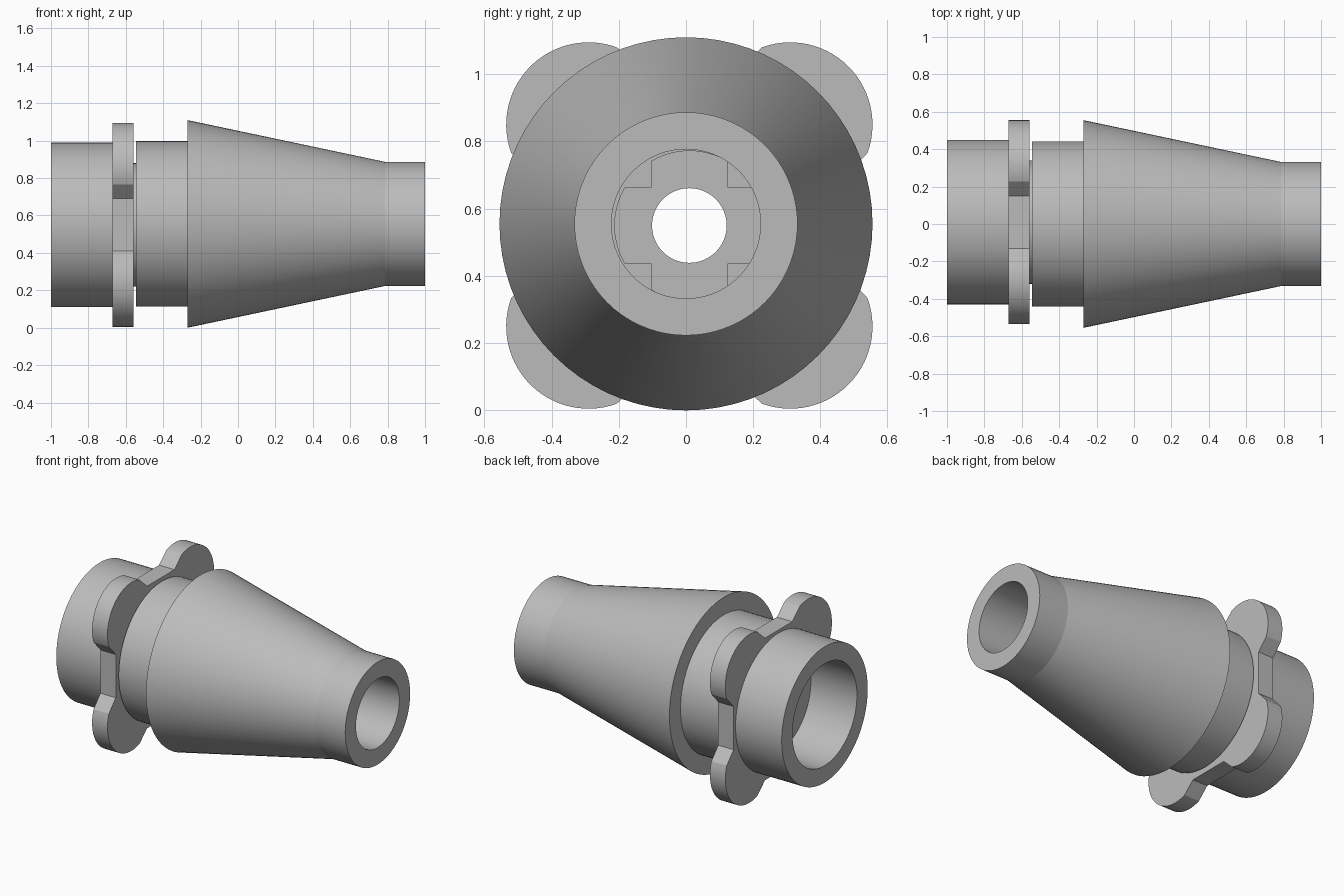
import bpy
import bmesh
from math import cos, sin, pi, radians, sqrt
from mathutils import Matrix, Vector

cube = bpy.data.objects.get("Cube")
if cube:
    bpy.data.objects.remove(cube)

SEGMENTS = 72
metal = bpy.data.materials.new("grey_metal")
metal.use_nodes = True
grey = (0.5, 0.5, 0.5, 1)
metal.diffuse_color = grey
metal.node_tree.nodes["Principled BSDF"].inputs["Base Color"].default_value = grey

# Axis centres (y, z) of the two slightly offset groups
NOSE_AXIS = (0.0, 0.555)
TAIL_AXIS = (0.01, 0.55)


def finish(name, mesh):
    mesh.materials.clear()
    mesh.materials.append(metal)
    obj = bpy.data.objects.new(name, mesh)
    bpy.context.scene.collection.objects.link(obj)
    bpy.ops.object.select_all(action="DESELECT")
    obj.select_set(True)
    bpy.context.view_layer.objects.active = obj
    bpy.ops.object.shade_smooth_by_angle(angle=radians(10))
    return obj


def turned(name, axis, profile):
    """Spin a closed (x, radius) profile around the part's long axis."""
    bm = bmesh.new()
    verts = [bm.verts.new((x, r, 0)) for x, r in profile]
    edges = [bm.edges.new((a, b)) for a, b in zip(verts, verts[1:] + verts[:1])]
    bmesh.ops.spin(bm, geom=verts + edges, cent=(0, 0, 0), axis=(1, 0, 0),
                   angle=2 * pi, steps=SEGMENTS, use_merge=True)
    bmesh.ops.remove_doubles(bm, verts=bm.verts, dist=1e-5)
    bmesh.ops.recalc_face_normals(bm, faces=bm.faces)
    bmesh.ops.translate(bm, verts=bm.verts, vec=(0, *axis))
    mesh = bpy.data.meshes.new(name)
    bm.to_mesh(mesh)
    bm.free()
    return finish(name, mesh)


def arc(radius, start, end, steps, centre=(0, 0)):
    angles = [radians(start + (end - start) * i / steps) for i in range(steps + 1)]
    return [Vector((centre[0] + radius * cos(a), centre[1] + radius * sin(a))) for a in angles]


def four_times(points):
    """Repeat an outline piece in all four quarters."""
    return [Matrix.Rotation(k * pi / 2, 2) @ p for k in range(4) for p in points]


def plate(name, axis, x0, x1, outlines):
    """Extrude outlines (first the rim, then holes) from x0 to x1."""
    curve = bpy.data.curves.new(name, "CURVE")
    curve.dimensions = "2D"
    curve.fill_mode = "BOTH"
    curve.extrude = (x1 - x0) / 2
    for points in outlines:
        spline = curve.splines.new("POLY")
        spline.points.add(len(points) - 1)
        for target, p in zip(spline.points, points):
            target.co = (p.x, p.y, 0, 1)
        spline.use_cyclic_u = True
    helper = bpy.data.objects.new(name + "_outline", curve)
    bpy.context.scene.collection.objects.link(helper)
    graph = bpy.context.evaluated_depsgraph_get()
    mesh = bpy.data.meshes.new_from_object(helper.evaluated_get(graph))
    bpy.data.objects.remove(helper)
    bm = bmesh.new()
    bm.from_mesh(mesh)
    bmesh.ops.remove_doubles(bm, verts=bm.verts, dist=1e-5)
    bmesh.ops.recalc_face_normals(bm, faces=bm.faces)
    bm.to_mesh(mesh)
    bm.free()
    # Outline x becomes y, outline y becomes z, thickness runs along x
    turn = Matrix(((0, 0, 1, 0), (1, 0, 0, 0), (0, 1, 0, 0), (0, 0, 0, 1)))
    mesh.transform(Matrix.Translation(((x0 + x1) / 2, *axis)) @ turn)
    mesh.name = name
    return finish(name, mesh)


# Tapered nose with its stepped shoulder and through bore
BORE = 0.222
turned("tapered_nose", NOSE_AXIS, [
    (-0.545, BORE), (-0.545, 0.442), (-0.27, 0.442), (-0.27, 0.555),
    (0.785, 0.332), (1.0, 0.332), (1.0, BORE)])

# Open sleeve at the rear
turned("rear_sleeve", TAIL_AXIS, [
    (-1.0, 0.33), (-1.0, 0.44), (-0.67, 0.44), (-0.67, 0.33)])

# Four-lobed flange with flat notches between lobes and a central hole
lobe = arc(0.245, -20, 110, 28, centre=(0.3, 0.3))
quarter = [Vector((0.46, 0.14))] + lobe + [Vector((0.14, 0.46))]
plate("lobed_flange", TAIL_AXIS, -0.67, -0.56,
      [four_times(quarter), arc(0.111, 0, 355, SEGMENTS - 1)])

# Thin collar with a cross-shaped socket
half = 0.113
reach = sqrt(BORE ** 2 - half ** 2)
tip = radians(1) and arc(BORE, -30.6, 30.6, 10)
socket = four_times(tip + [Vector((half, half))])
plate("cross_socket_collar", TAIL_AXIS, -0.56, -0.54,
      [arc(0.33, 0, 355, SEGMENTS - 1), socket])
